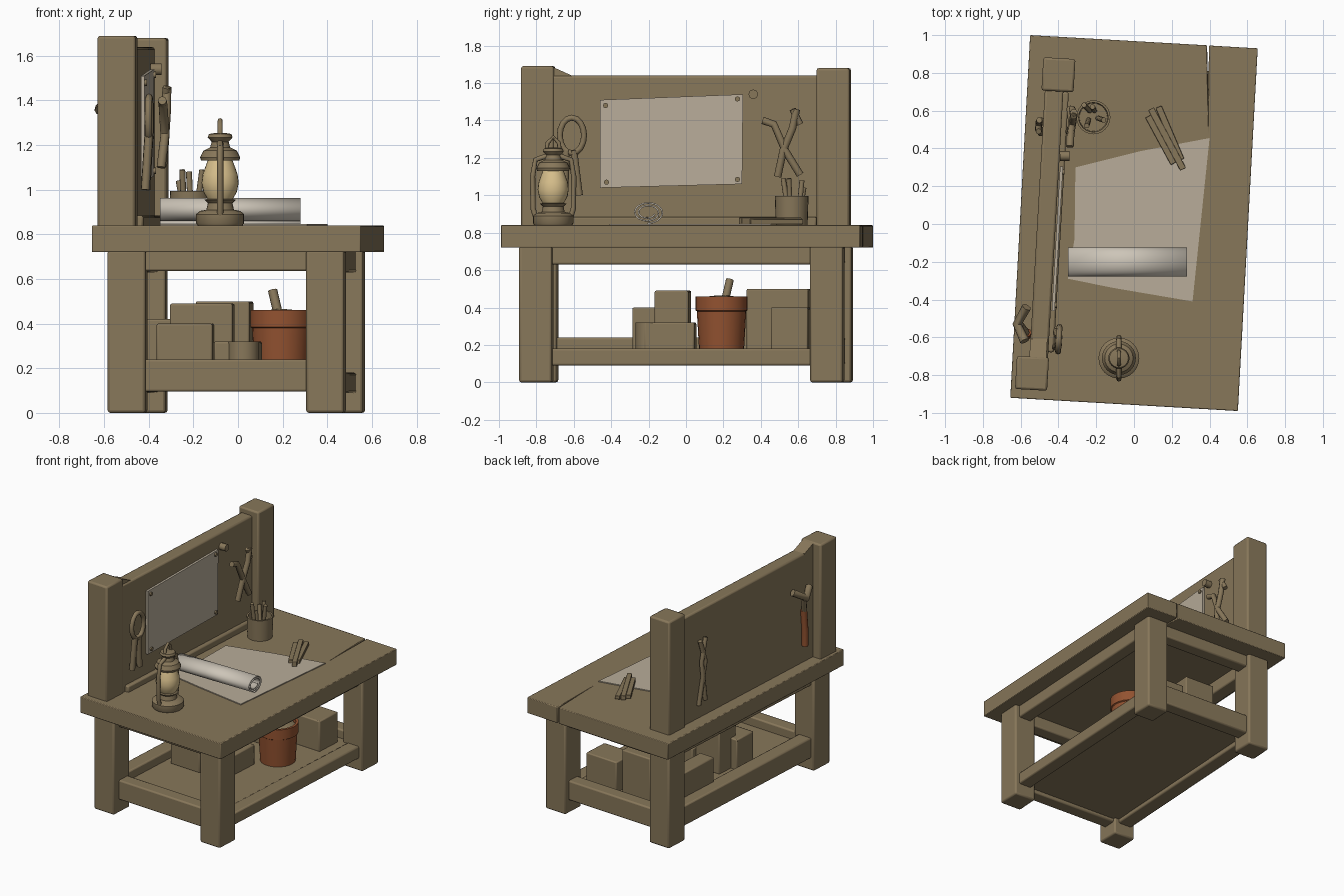
import bpy, bmesh, math
from mathutils import Vector, Matrix

if "Cube" in bpy.data.objects:
    bpy.data.objects.remove(bpy.data.objects["Cube"])

TURN = math.radians(-3.3)          # the whole bench stands slightly turned

def mat(name, r, g, b):
    m = bpy.data.materials.new(name)
    m.diffuse_color = (r, g, b, 1)
    m.use_nodes = True
    m.node_tree.nodes["Principled BSDF"].inputs["Base Color"].default_value = m.diffuse_color
    return m

WOOD = mat("brown_wood", .245, .185, .102)
PAPER = mat("old_paper", .48, .415, .32)
ROLL = mat("pale_paper", .61, .56, .48)
CLAY = mat("terracotta", .29, .085, .03)
GLASS = mat("lamp_glass", .68, .52, .26)

def finish(name, bm, material, bevel=0.0, angle=35):
    bmesh.ops.recalc_face_normals(bm, faces=bm.faces)
    me = bpy.data.meshes.new(name)
    bm.to_mesh(me)
    bm.free()
    ob = bpy.data.objects.new(name, me)
    bpy.context.collection.objects.link(ob)
    me.materials.append(material)
    if bevel:
        b = ob.modifiers.new("bevel", 'BEVEL')
        b.width, b.segments, b.limit_method = bevel, 2, 'ANGLE'
    bpy.ops.object.select_all(action='DESELECT')
    ob.select_set(True)
    bpy.context.view_layer.objects.active = ob
    bpy.ops.object.shade_smooth_by_angle(angle=math.radians(angle))
    return ob

def box(name, x, y, z, material=WOOD, bevel=.01, turn=TURN):
    """Box from (min, max) ranges, turned about its own centre."""
    bm = bmesh.new()
    bmesh.ops.create_cube(bm, size=1)
    mid = Vector([(a[0] + a[1]) / 2 for a in (x, y, z)])
    size = [a[1] - a[0] for a in (x, y, z)]
    bm.transform(Matrix.Translation(mid) @ Matrix.Rotation(turn, 4, 'Z')
                 @ Matrix.Diagonal((*size, 1)))
    return finish(name, bm, material, bevel)

def prism(name, pts, a, b, material, bevel=0.0, place=lambda u, v, d: (u, v, d)):
    """Extrude a flat outline from depth a to depth b."""
    bm = bmesh.new()
    lo = [bm.verts.new(place(u, v, a)) for u, v in pts]
    hi = [bm.verts.new(place(u, v, b)) for u, v in pts]
    bm.faces.new(lo)
    bm.faces.new(hi)
    for i in range(len(pts)):
        j = (i + 1) % len(pts)
        bm.faces.new((lo[i], lo[j], hi[j], hi[i]))
    return finish(name, bm, material, bevel)

def lathe(name, x, y, prof, material, n=24):
    bm = bmesh.new()
    rings = [[bm.verts.new((x + r * math.cos(2 * math.pi * k / n),
                            y + r * math.sin(2 * math.pi * k / n), z))
              for k in range(n)] for r, z in prof]
    for p, q in zip(rings, rings[1:]):
        for k in range(n):
            bm.faces.new((p[k], p[k - 1], q[k - 1], q[k]))
    bm.faces.new(rings[0])
    bm.faces.new(rings[-1])
    return finish(name, bm, material)

def tube(name, pts, r, material=WOOD, closed=False):
    """Round bar through points."""
    cu = bpy.data.curves.new(name, 'CURVE')
    cu.dimensions, cu.bevel_depth, cu.bevel_resolution = '3D', r, 2
    cu.use_fill_caps = True
    s = cu.splines.new('POLY')
    s.points.add(len(pts) - 1)
    for p, c in zip(s.points, pts):
        p.co = (*c, 1)
    s.use_cyclic_u = closed
    ob = bpy.data.objects.new(name, cu)
    bpy.context.collection.objects.link(ob)
    cu.materials.append(material)
    bpy.ops.object.select_all(action='DESELECT')
    ob.select_set(True)
    bpy.context.view_layer.objects.active = ob
    bpy.ops.object.convert(target='MESH')
    bpy.ops.object.shade_smooth_by_angle(angle=math.radians(50))

def front(y, z, d):                # point in front of the back panel
    return (-.413 + .058 * y + d, y, z)

def back(y, z, d):                 # point behind the back panel
    return (-.513 + .058 * y - d, y, z)

# table top with a split in the far edge
prism("table_top", [(-.655, -.92), (.55, -.99), (.655, .93), (.397, .945),
                    (.393, .68), (.387, .946), (-.55, 1.0)], .72, .84, WOOD, .012)

# legs
for n, x, y in (("front_left", -.495, -.775), ("back_left", -.405, .80),
                ("front_right", .395, -.80), ("back_right", .48, .755)):
    box(n + "_leg", (x - .085, x + .085), (y - .088, y + .088), (0, .73), bevel=.012)

# aprons and lower rails
for n, z0, z1, ze in (("apron", .63, .73, .73), ("rail", .09, .18, .24)):
    box("left_" + n, (-.51, -.40), (-.72, .74), (z0, ze))
    box("right_" + n, (.39, .49), (-.74, .70), (z0, z1))
    box("front_" + n, (-.45, .36), (-.83, -.73), (z0 + .005, ze))
    box("back_" + n, (-.36, .44), (.73, .83), (z0 + .005, ze))
box("shelf_board", (-.46, .44), (-.76, .76), (.12, .175), bevel=.005)

# upright posts and back panel
for n, x, y, h in (("front_post", -.54, -.79, 1.69), ("back_post", -.40, .79, 1.68)):
    box(n, (x - .085, x + .085), (y - .088, y + .088), (.82, h), bevel=.012)
box("back_panel", (-.512, -.414), (-.73, .75), (.82, 1.64), bevel=.012)
box("panel_ledge", (-.43, -.385), (-.68, .70), (.83, .885), bevel=.01)
prism("post_fillet", [(-.71, 1.62), (-.71, 1.685), (-.61, 1.64), (-.61, 1.62)],
      -.10, -.01, WOOD, place=front)

# pinned sheet
prism("pinned_sheet", [(-.46, 1.04), (.30, 1.06), (.305, 1.54), (-.46, 1.51)],
      .004, .02, PAPER, place=front)
for i, (y, z) in enumerate(((-.43, 1.48), (.275, 1.515), (.275, 1.085), (-.425, 1.07))):
    tube("sheet_pin_%d" % i, [front(y, z, .015), front(y, z, .03)], .014)
tube("loose_peg", [front(.36, 1.54, 0), front(.36, 1.54, .05)], .026)

# sheet and scroll lying on the table
prism("table_sheet", [(-.31, .30), (.03, .385), (.40, .455), (.31, -.41), (-.1, -.34),
                      (-.35, -.29), (-.315, -.08)], .838, .847, PAPER)
bm = bmesh.new()
strip = []
for i in range(61):
    t = i / 60
    a, r = -math.pi / 2 + t * 4.4 * math.pi, 1 - .5 * t
    y, z = -.205 + .087 * r * math.cos(a), .908 + .062 * r * math.sin(a)
    strip.append((bm.verts.new((-.35, y, z)), bm.verts.new((.28, y, z))))
for p, q in zip(strip, strip[1:]):
    bm.faces.new((p[0], p[1], q[1], q[0]))
scroll = finish("rolled_scroll", bm, ROLL)
so = scroll.modifiers.new("thickness", 'SOLIDIFY')
so.thickness = .008

# lantern
LX, LY = -.08, -.71
lathe("lantern_base", LX, LY, [(.1, .838), (.108, .85), (.108, .89), (.09, .905), (.062, .91),
                               (.055, .94), (.07, .955), (.05, .96)], WOOD)
lathe("lantern_glass", LX, LY, [(.055, .955), (.075, .99), (.083, 1.03), (.078, 1.07),
                                (.06, 1.12), (.05, 1.145)], GLASS)
lathe("lantern_cap", LX, LY, [(.05, 1.13), (.085, 1.13), (.09, 1.145), (.075, 1.175),
                              (.045, 1.19), (.038, 1.215), (.056, 1.235), (.05, 1.25),
                              (.02, 1.255)], WOOD)
for n, s in (("front", -1), ("back", 1)):
    tube("lantern_%s_arm" % n, [(LX, LY + s * v, z) for v, z in (
        (.09, .87), (.108, .93), (.11, 1.1), (.095, 1.19), (.035, 1.21))], .014)
tube("lantern_handle", [(LX, LY - .035, 1.24), (LX, LY - .03, 1.28), (LX, LY, 1.31),
                        (LX, LY + .03, 1.28), (LX, LY + .035, 1.24)], .011)

# pencil cup, open at the top
lathe("pencil_cup", -.215, .565, [(.085, .838), (.09, .995), (.078, .995), (.074, .86)], WOOD)
for i, (x, y, dx, dy, h) in enumerate(((-.24, .55, -.01, -.03, 1.09), (-.19, .56, .03, -.01, 1.09),
                                       (-.21, .6, -.01, .02, 1.08), (-.235, .6, -.03, .03, 1.04))):
    tube("pencil_%d" % i, [(x, y, .87), (x + dx, y + dy, h)], .014)

# folding rule on the table
for i, (p, q) in enumerate((((.09, .61), (.26, .29)), ((.13, .62), (.25, .34)), ((.075, .57), (.21, .32)))):
    p, q = Vector(p), Vector(q)
    s = (q - p).normalized().orthogonal() * .017
    prism("folding_rule_%d" % i, [p - s, p + s, q + s, q - s], .845, .872 + .008 * (i == 0), WOOD, .003)

# pincers hung on the panel front
tube("pincer_arm_a", [front(.41, 1.40, .05), front(.47, 1.38, .05), front(.53, 1.24, .055),
                      front(.61, 1.11, .04)], .02)
tube("pincer_arm_b", [front(.59, 1.46, .06), front(.57, 1.36, .06), front(.52, 1.24, .055),
                      front(.49, 1.10, .04)], .02)
tube("pincer_jaw", [front(.57, 1.46, .06), front(.61, 1.38, .05)], .018)

# ring handled shears hung beside the lantern
tube("shears_ring", [front(-.61 + .065 * math.cos(k * math.pi / 8), 1.32 + .095 * math.sin(k * math.pi / 8), .05)
                     for k in range(16)], .016, closed=True)
tube("shears_blade_a", [front(-.64, 1.24, .05), front(-.65, 1.0, .035)], .02)
tube("shears_blade_b", [front(-.6, 1.24, .05), front(-.57, 1.0, .035)], .02)

# tools hung on the panel back
tube("rear_tongs_a", [back(.55, 1.42, .02), back(.50, 1.26, .025), back(.55, .94, .01)], .016)
tube("rear_tongs_b", [back(.49, 1.43, .02), back(.54, 1.26, .025), back(.48, .96, .01)], .016)
tube("rear_pick_head", [back(-.44, 1.42, .03), back(-.53, 1.36, .075), back(-.62, 1.40, .03)], .025)
tube("rear_pick_neck", [back(-.53, 1.36, .06), back(-.58, 1.22, .02)], .018)
tube("rear_pick_handle", [back(-.575, 1.24, .02), back(-.59, 1.08, .02), back(-.59, .97, .02)], .023, CLAY)

# clay pot with soil and a stick
lathe("clay_pot", .195, .19, [(.12, .17), (.132, .38), (.14, .385), (.14, .46), (.122, .46), (.12, .42)], CLAY)
lathe("pot_fill", .195, .19, [(.118, .41), (.118, .44), (.07, .46), (.02, .465)], WOOD, 10)
tube("pot_stick", [(.19, .2, .4), (.155, .235, .55)], .021)

# crates and can on the shelf
for i, (x, y, h) in enumerate((((-.36, -.11), (-.28, -.10), .40), ((-.10, .10), (-.22, .05), .32),
                               ((-.30, -.02), (-.16, .02), .49), ((-.18, .06), (.33, .66), .50),
                               ((.10, .36), (.46, .66), .40), ((-.40, -.28), (.25, .60), .42))):
    box("crate_%d" % i, x, y, (.17, h), bevel=.008)
lathe("small_can", .025, -.20, [(.07, .17), (.07, .32), (.058, .32), (.058, .30)], WOOD, 16)
